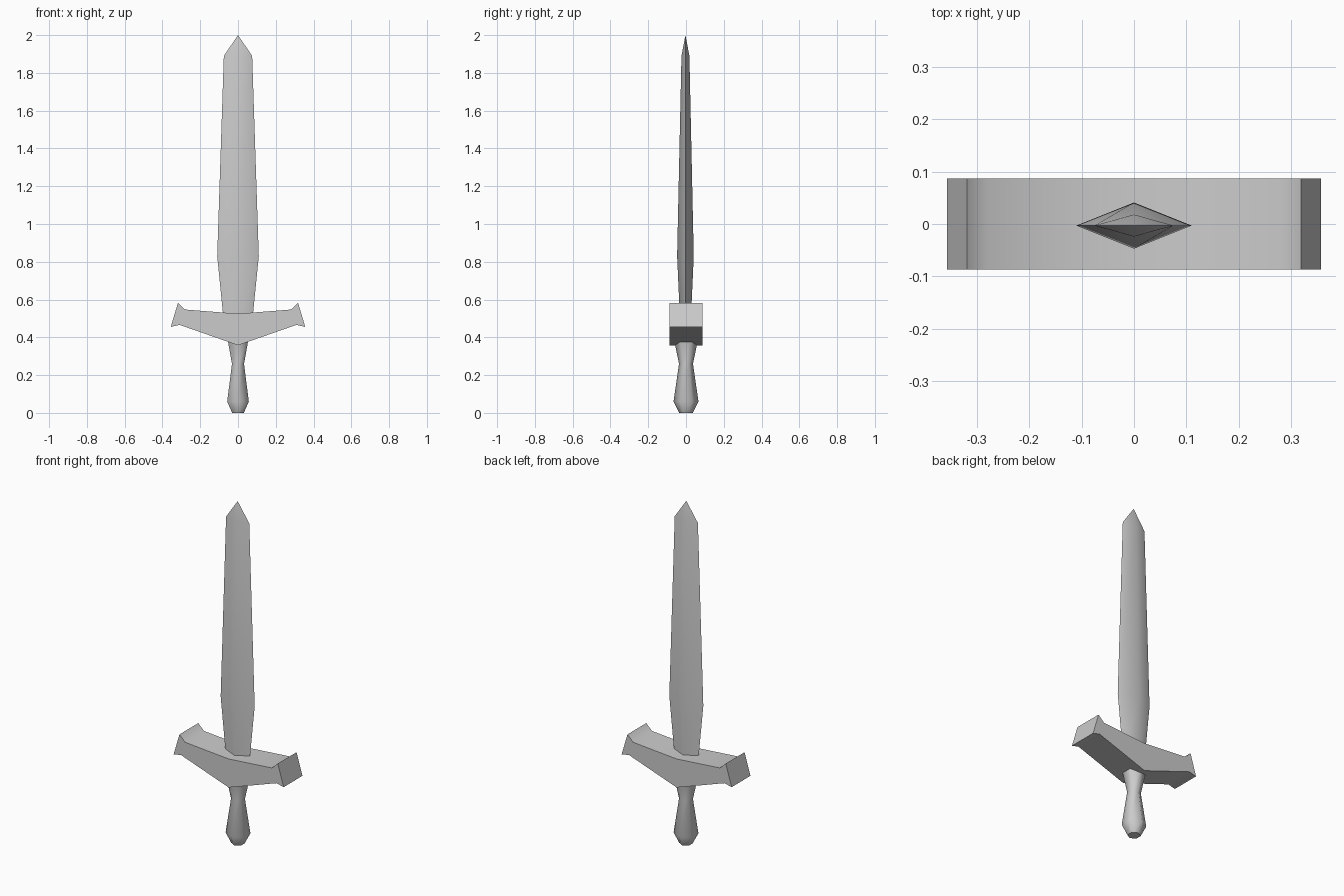
import bpy, bmesh, math

cube = bpy.data.objects.get("Cube")
if cube:
    bpy.data.objects.remove(cube, do_unlink=True)

steel = bpy.data.materials.new("grey_steel")
steel.use_nodes = True
steel.diffuse_color = (0.6, 0.6, 0.6, 1)
steel.node_tree.nodes["Principled BSDF"].inputs["Base Color"].default_value = (0.6, 0.6, 0.6, 1)


def finish(bm, name):
    """Turn a bmesh into a smooth object whose strong edges stay sharp."""
    bmesh.ops.recalc_face_normals(bm, faces=bm.faces)
    mesh = bpy.data.meshes.new(name)
    bm.to_mesh(mesh)
    bm.free()
    mesh.materials.append(steel)
    obj = bpy.data.objects.new(name, mesh)
    bpy.context.collection.objects.link(obj)
    bpy.ops.object.select_all(action='DESELECT')
    obj.select_set(True)
    bpy.context.view_layer.objects.active = obj
    bpy.ops.object.shade_smooth_by_angle(angle=math.radians(65))
    return obj


def loft(name, sections, sides, start=0.0, y=0.0, tip=None):
    """Skin rings given as (z, x radius, y radius), closing on a cap or a tip."""
    bm = bmesh.new()
    turns = [start + math.tau * i / sides for i in range(sides)]
    rings = [[bm.verts.new((rx * math.cos(a), y + ry * math.sin(a), z)) for a in turns]
             for z, rx, ry in sections]
    for low, high in zip(rings, rings[1:]):
        for i in range(sides):
            j = (i + 1) % sides
            bm.faces.new((low[i], low[j], high[j], high[i]))
    bm.faces.new(rings[0][::-1])
    if tip is None:
        bm.faces.new(rings[-1])
    else:
        point = bm.verts.new((0, y, tip))
        for i in range(sides):
            bm.faces.new((rings[-1][i], rings[-1][(i + 1) % sides], point))
    return finish(bm, name)


# Diamond-section blade
loft("blade", [(0.45, 0.072, 0.027), (0.83, 0.11, 0.044), (1.89, 0.075, 0.021)],
     4, y=-0.003, tip=2.0)

# Six-sided waisted handle, its upper end sunk in the guard
loft("handle", [(0, 0.036, 0.036), (0.06, 0.066, 0.066),
                (0.26, 0.037, 0.037), (0.4, 0.066, 0.066)], 6, start=math.pi / 2)

# Crossguard: half outline mirrored, then extruded front to back
half = [(0, 0.358), (0.31, 0.466), (0.356, 0.455),
        (0.318, 0.583), (0.28, 0.547), (0, 0.525)]
outline = half + [(-x, z) for x, z in half[-2:0:-1]]
bm = bmesh.new()
front = bm.faces.new([bm.verts.new((x, -0.087, z)) for x, z in outline])
extruded = bmesh.ops.extrude_face_region(bm, geom=[front], use_keep_orig=True)
moved = [v for v in extruded["geom"] if isinstance(v, bmesh.types.BMVert)]
bmesh.ops.translate(bm, verts=moved, vec=(0, 0.174, 0))
finish(bm, "crossguard")
